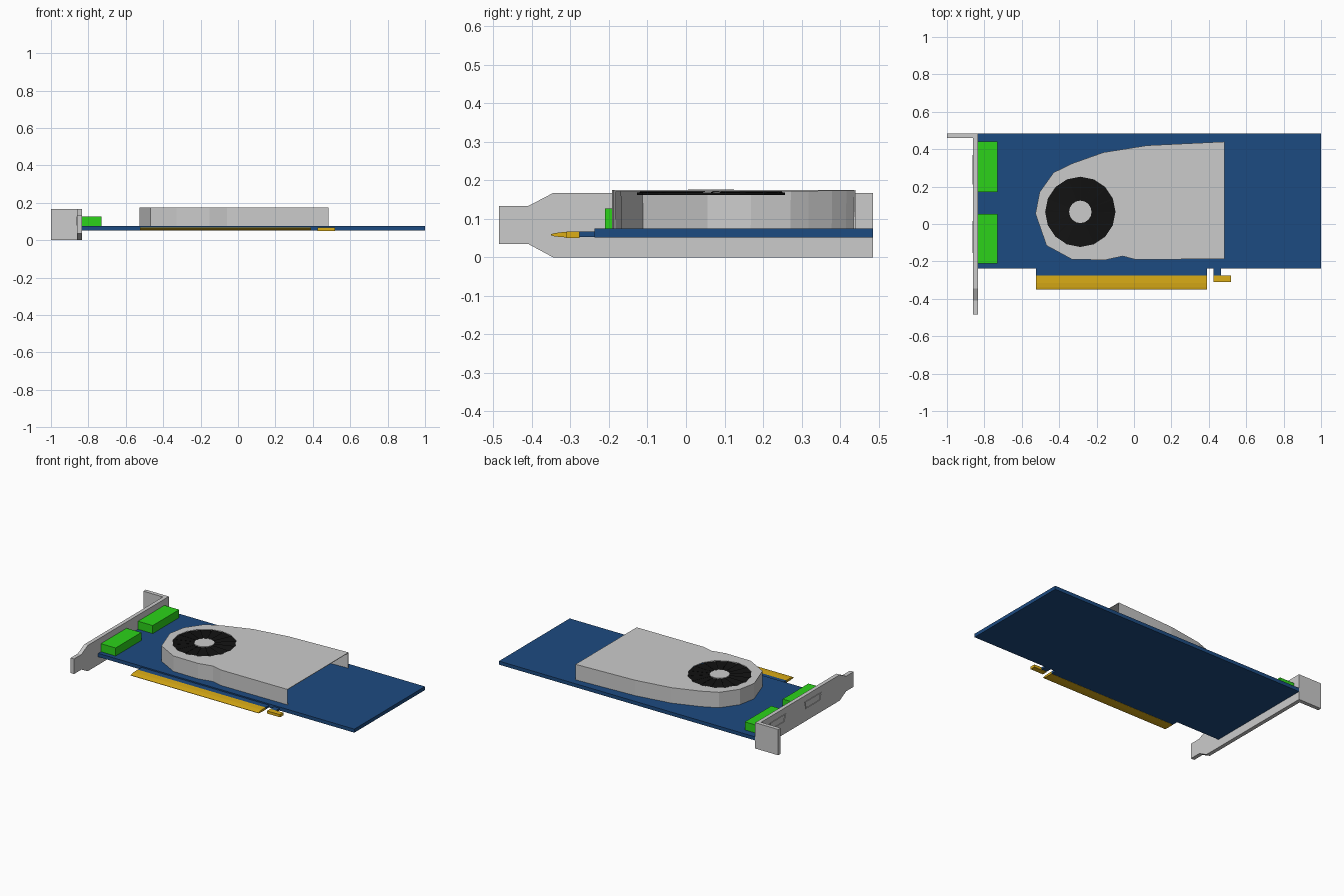
import bpy, bmesh, math
from mathutils import Matrix

if "Cube" in bpy.data.objects:
    bpy.data.objects.remove(bpy.data.objects["Cube"])


def material(name, rgb):
    m = bpy.data.materials.new(name)
    m.diffuse_color = (*rgb, 1)
    m.use_nodes = True
    m.node_tree.nodes["Principled BSDF"].inputs["Base Color"].default_value = m.diffuse_color
    return m


BLUE = material("board_blue", (0.012, 0.07, 0.22))
GREEN = material("connector_green", (0.025, 0.65, 0.01))
GOLD = material("contact_gold", (0.72, 0.42, 0.008))
BLACK = material("fan_black", (0.006, 0.006, 0.006))


def finish(name, bm, mat=None, recalc=True):
    if recalc:
        bmesh.ops.recalc_face_normals(bm, faces=bm.faces)
    me = bpy.data.meshes.new(name)
    bm.to_mesh(me)
    bm.free()
    ob = bpy.data.objects.new(name, me)
    bpy.context.collection.objects.link(ob)
    if mat:
        me.materials.append(mat)
    return ob


def add_prism(bm, pts, offset):
    f = bm.faces.new([bm.verts.new(p) for p in pts])
    r = bmesh.ops.extrude_face_region(bm, geom=[f])
    bmesh.ops.translate(bm, vec=offset, verts=[v for v in r["geom"] if isinstance(v, bmesh.types.BMVert)])


def profile_x(name, yz, x0, x1, mat=None):
    bm = bmesh.new()
    add_prism(bm, [(x0, y, z) for y, z in yz], (x1 - x0, 0, 0))
    return finish(name, bm, mat)


def box(name, x, y, z, mat=None):
    return profile_x(name, [(y[0], z[0]), (y[1], z[0]), (y[1], z[1]), (y[0], z[1])], x[0], x[1], mat)


def cylinder(name, r, z0, z1, mat=None, n=16):
    bm = bmesh.new()
    bmesh.ops.create_cone(bm, cap_ends=True, segments=n, radius1=r, radius2=r, depth=z1 - z0,
                          matrix=Matrix.Translation((FX, FY, (z0 + z1) / 2)))
    return finish(name, bm, mat)


def apply_boolean(ob, cutter):
    mod = ob.modifiers.new("cut", "BOOLEAN")
    mod.object, mod.operation, mod.solver = cutter, "DIFFERENCE", "EXACT"
    bpy.context.view_layer.objects.active = ob
    for m in list(ob.modifiers):
        bpy.ops.object.modifier_apply(modifier=m.name)
    bpy.data.objects.remove(cutter)


FX, FY = -0.287, 0.065

# Circuit board and the tongues that carry the contacts
box("circuit_board", (-0.835, 1.0), (-0.238, 0.485), (0.052, 0.075), BLUE)
box("contact_tongue", (-0.525, 0.39), (-0.276, -0.238), (0.053, 0.067), BLUE)
box("key_stem", (0.425, 0.465), (-0.276, -0.238), (0.053, 0.067), BLUE)

# Gold edge contacts, bevelled toward the tip
profile_x("edge_contacts", [(-0.276, 0.052), (-0.276, 0.067), (-0.315, 0.066), (-0.34, 0.063), (-0.35, 0.060),
                            (-0.35, 0.057), (-0.34, 0.054), (-0.315, 0.052)], -0.525, 0.39, GOLD)
box("retention_hook", (0.425, 0.518), (-0.31, -0.276), (0.050, 0.067), GOLD)

# Mounting bracket plate with narrow foot, and its top flange
plate = profile_x("bracket_plate", [(0.485, 0), (-0.345, 0), (-0.41, 0.035), (-0.485, 0.035), (-0.485, 0.133),
                                    (-0.41, 0.133), (-0.345, 0.167), (0.485, 0.167)], -0.86, -0.835)
box("bracket_flange", (-1.0, -0.86), (0.46, 0.485), (0, 0.167))

# Display connectors with their shallow port rims on the bracket
for i, (y0, y1, p0, p1) in enumerate([(0.17, 0.44, 0.21, 0.37), (-0.21, 0.053, -0.155, 0.015)]):
    box(f"display_connector_{i + 1}", (-0.835, -0.73), (y0, y1), (0.075, 0.127), GREEN)
    outer = [(p0, 0.127), (p1, 0.127), (p1 - 0.012, 0.078), (p0 + 0.012, 0.078)]
    inner = [(p0 + 0.008, 0.121), (p1 - 0.008, 0.121), (p1 - 0.018, 0.084), (p0 + 0.018, 0.084)]
    rim = profile_x(f"port_rim_{i + 1}", outer, -0.864, -0.860)
    apply_boolean(rim, profile_x("port_cutter", inner, -0.88, -0.85))

# Cooler shroud: thin shell, open underneath and at the exhaust end
outline = [(0.484, 0.44), (0.07, 0.42), (-0.163, 0.383), (-0.335, 0.322), (-0.43, 0.275), (-0.505, 0.17),
           (-0.527, 0.055), (-0.468, -0.115), (-0.33, -0.19), (-0.152, -0.192), (-0.06, -0.172),
           (0.008, -0.19), (0.484, -0.187)]
bm = bmesh.new()
top = [bm.verts.new((x, y, 0.175)) for x, y in outline]
low = [bm.verts.new((x, y, 0.075)) for x, y in outline]
bm.faces.new(top)
for i in range(len(outline) - 1):
    bm.faces.new((low[i], low[i + 1], top[i + 1], top[i]))
shroud = finish("cooler_shroud", bm, recalc=False)
solid = shroud.modifiers.new("shell", "SOLIDIFY")
solid.thickness, solid.offset = 0.005, -1
apply_boolean(shroud, cylinder("fan_cutter", 0.188, 0.15, 0.2))

# Fan: backing disc, tilted blades and a grey hub
cylinder("fan_disc", 0.192, 0.162, 0.168, BLACK)
cylinder("fan_hub", 0.06, 0.168, 0.176)
bm = bmesh.new()
N = 16
for k in range(N):
    a, b = 2 * math.pi * k / N, 2 * math.pi * (k + 0.9) / N
    pts = [(r * math.cos(t), r * math.sin(t), z) for r, t, z in
           [(0.058, a, 0.1685), (0.186, a, 0.1685), (0.186, b, 0.1735), (0.058, b, 0.1735)]]
    add_prism(bm, [(FX + x, FY + y, z) for x, y, z in pts], (0, 0, 0.001))
finish("fan_blades", bm, BLACK)
